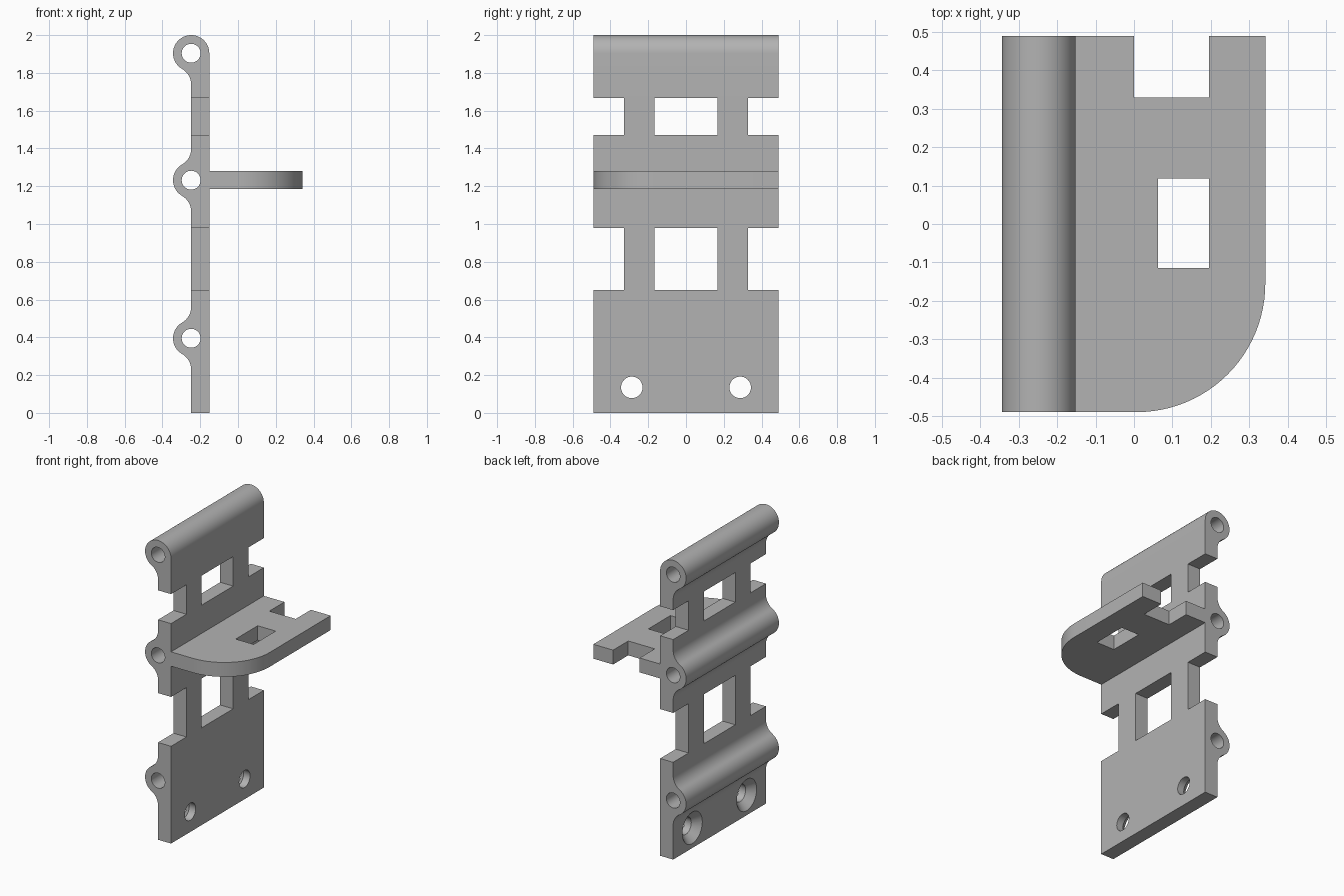
import bpy, bmesh
from math import cos, sin, pi, radians
from mathutils import Vector, Matrix

cube = bpy.data.objects.get("Cube")
if cube:
    bpy.data.objects.remove(cube, do_unlink=True)

BACK, FRONT = -0.248, -0.152      # plate faces in x
R, BORE = 0.096, 0.05             # hinge barrel and its bore
HALF = 0.49                       # half width in y
BARRELS = (0.395, 1.232, 2 - R)   # barrel heights

grey = bpy.data.materials.new("plain grey")
grey.use_nodes = True
colour = (0.45, 0.45, 0.45, 1)
grey.diffuse_color = colour
grey.node_tree.nodes["Principled BSDF"].inputs["Base Color"].default_value = colour


def finish(bm, name):
    bmesh.ops.recalc_face_normals(bm, faces=bm.faces)
    mesh = bpy.data.meshes.new(name)
    bm.to_mesh(mesh)
    bm.free()
    mesh.materials.append(grey)
    ob = bpy.data.objects.new(name, mesh)
    bpy.context.collection.objects.link(ob)
    return ob


def prism(name, points, offset):
    """Extrude a closed outline of 3D points along an offset."""
    bm = bmesh.new()
    face = bm.faces.new([bm.verts.new(p) for p in points])
    out = bmesh.ops.extrude_face_region(bm, geom=[face])["geom"]
    verts = [v for v in out if isinstance(v, bmesh.types.BMVert)]
    bmesh.ops.translate(bm, verts=verts, vec=offset)
    return finish(bm, name)


def box(name, x0, x1, y0, y1, z0, z1):
    outline = [(x0, y0, z0), (x1, y0, z0), (x1, y1, z0), (x0, y1, z0)]
    return prism(name, outline, (0, 0, z1 - z0))


def cone(name, r1, r2, start, depth, axis):
    """Round bar running from start along axis."""
    bm = bmesh.new()
    turn = Vector(axis).to_track_quat("Z", "Y").to_matrix().to_4x4()
    move = Matrix.Translation(Vector(start) + Vector(axis) * depth / 2)
    bmesh.ops.create_cone(bm, cap_ends=True, segments=48, radius1=r1,
                          radius2=r2, depth=depth, matrix=move @ turn)
    return finish(bm, name)


def combine(target, other, operation):
    mod = target.modifiers.new("combine", "BOOLEAN")
    mod.operation, mod.solver, mod.object = operation, "EXACT", other
    bpy.context.view_layer.objects.active = target
    bpy.ops.object.modifier_apply(modifier=mod.name)
    bpy.data.objects.remove(other, do_unlink=True)


def arc(cx, cz, r, a0, a1, n):
    """Points of an arc in the xz plane at the front end."""
    angles = [radians(a0 + (a1 - a0) * i / n) for i in range(n + 1)]
    return [(cx + r * cos(a), -HALF, cz + r * sin(a)) for a in angles]


# Back plate with three barrels blended into its rear face
rise = R * 3 ** 0.5
profile = [(FRONT, -HALF, 0), (BACK, -HALF, 0)]
for z in BARRELS:
    profile += arc(BACK - R, z - rise, R, 0, 60, 10)
    if z == BARRELS[-1]:
        profile += arc(BACK, z, R, 240, 0, 40)[1:]
    else:
        profile += arc(BACK, z, R, 240, 120, 20)[1:]
        profile += arc(BACK - R, z + rise, R, -60, 0, 10)[1:]
bracket = prism("hinged_bracket", profile, (0, 2 * HALF, 0))

# Shelf with one rounded corner
edge, round_r = 0.342, 0.335
shelf = [(-0.2, HALF, 1.185), (-0.2, -HALF, 1.185)]
for i in range(25):
    a = -pi / 2 + pi / 2 * i / 24
    shelf.append((edge - round_r + round_r * cos(a),
                  -HALF + round_r + round_r * sin(a), 1.185))
shelf.append((edge, HALF, 1.185))
combine(bracket, prism("shelf", shelf, (0, 0, 0.096)), "UNION")

# Shelf slot and end notch
cutters = [box("shelf_slot", 0.063, 0.196, -0.115, 0.118, 1.1, 1.4),
           box("shelf_notch", 0, 0.196, 0.33, 0.6, 1.1, 1.4)]

# Plate windows and side notches
for z0, z1 in ((0.65, 0.98), (1.47, 1.667)):
    for y0, y1 in ((-0.6, -0.327), (-0.166, 0.166), (0.327, 0.6)):
        cutters.append(box("window", -0.4, 0, y0, y1, z0, z1))

# Barrel bores
for z in BARRELS:
    cutters.append(cone("bore", BORE, BORE, (BACK, -0.6, z), 1.2, (0, 1, 0)))

# Countersunk screw holes
for y in (-0.287, 0.287):
    cutters.append(cone("screw_hole", 0.057, 0.057, (-0.4, y, 0.135), 0.4, (1, 0, 0)))
    cutters.append(cone("countersink", 0.115, 0.055, (BACK - 0.01, y, 0.135), 0.06, (1, 0, 0)))

for cutter in cutters:
    combine(bracket, cutter, "DIFFERENCE")

bpy.ops.object.select_all(action="DESELECT")
bracket.select_set(True)
bpy.context.view_layer.objects.active = bracket
bpy.ops.object.shade_smooth_by_angle(angle=radians(30))
